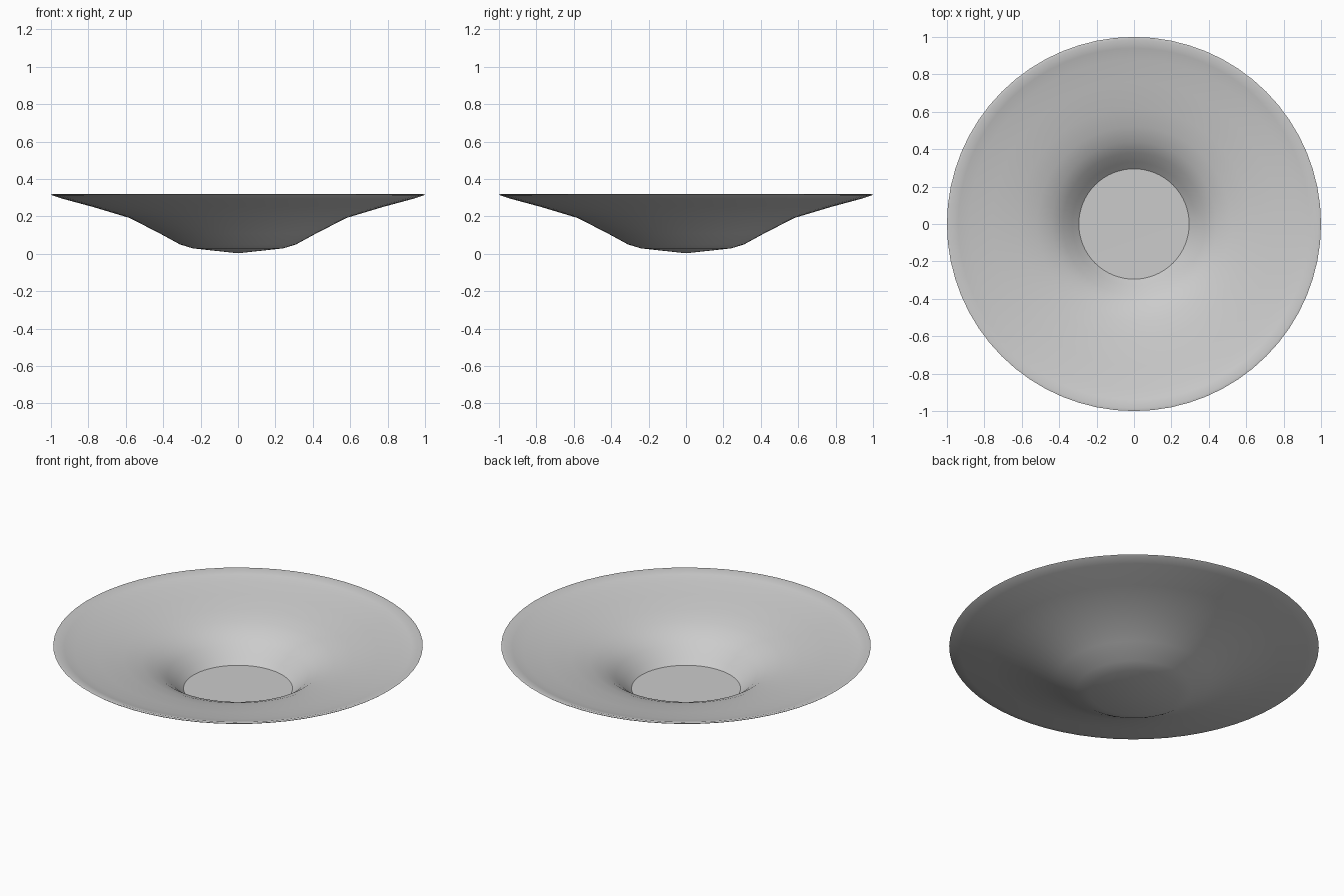
import bpy, bmesh, math

if "Cube" in bpy.data.objects:
    bpy.data.objects.remove(bpy.data.objects["Cube"])

SEGMENTS = 64

# Half profile (radius, z): underside centre -> rim -> inner floor centre
profile = [
    (0, 0.003), (0.24, 0.029), (0.31, 0.05), (0.42, 0.11), (0.58, 0.192),
    (0.78, 0.252), (0.94, 0.295), (0.995, 0.313),
    (1.0, 0.317), (0.985, 0.32),
    (0.94, 0.306), (0.88, 0.291), (0.76, 0.27), (0.62, 0.243), (0.52, 0.218),
    (0.44, 0.186), (0.38, 0.145), (0.33, 0.095), (0.295, 0.062), (0, 0.06),
]


def lathe(name, points, segments):
    bm = bmesh.new()
    verts = [bm.verts.new((r, 0, z)) for r, z in points]
    edges = [bm.edges.new(pair) for pair in zip(verts, verts[1:])]
    bmesh.ops.spin(bm, geom=verts + edges, cent=(0, 0, 0), axis=(0, 0, 1),
                   angle=math.tau, steps=segments, use_merge=True)
    bmesh.ops.remove_doubles(bm, verts=bm.verts, dist=0.0005)
    bmesh.ops.recalc_face_normals(bm, faces=bm.faces)
    mesh = bpy.data.meshes.new(name)
    bm.to_mesh(mesh)
    bm.free()
    obj = bpy.data.objects.new(name, mesh)
    bpy.context.collection.objects.link(obj)
    return obj


# Shallow dish with a wide flared rim and a flat well
dish = lathe("dish", profile, SEGMENTS)
bpy.context.view_layer.objects.active = dish
dish.select_set(True)
bpy.ops.object.shade_smooth_by_angle(angle=math.radians(38))
